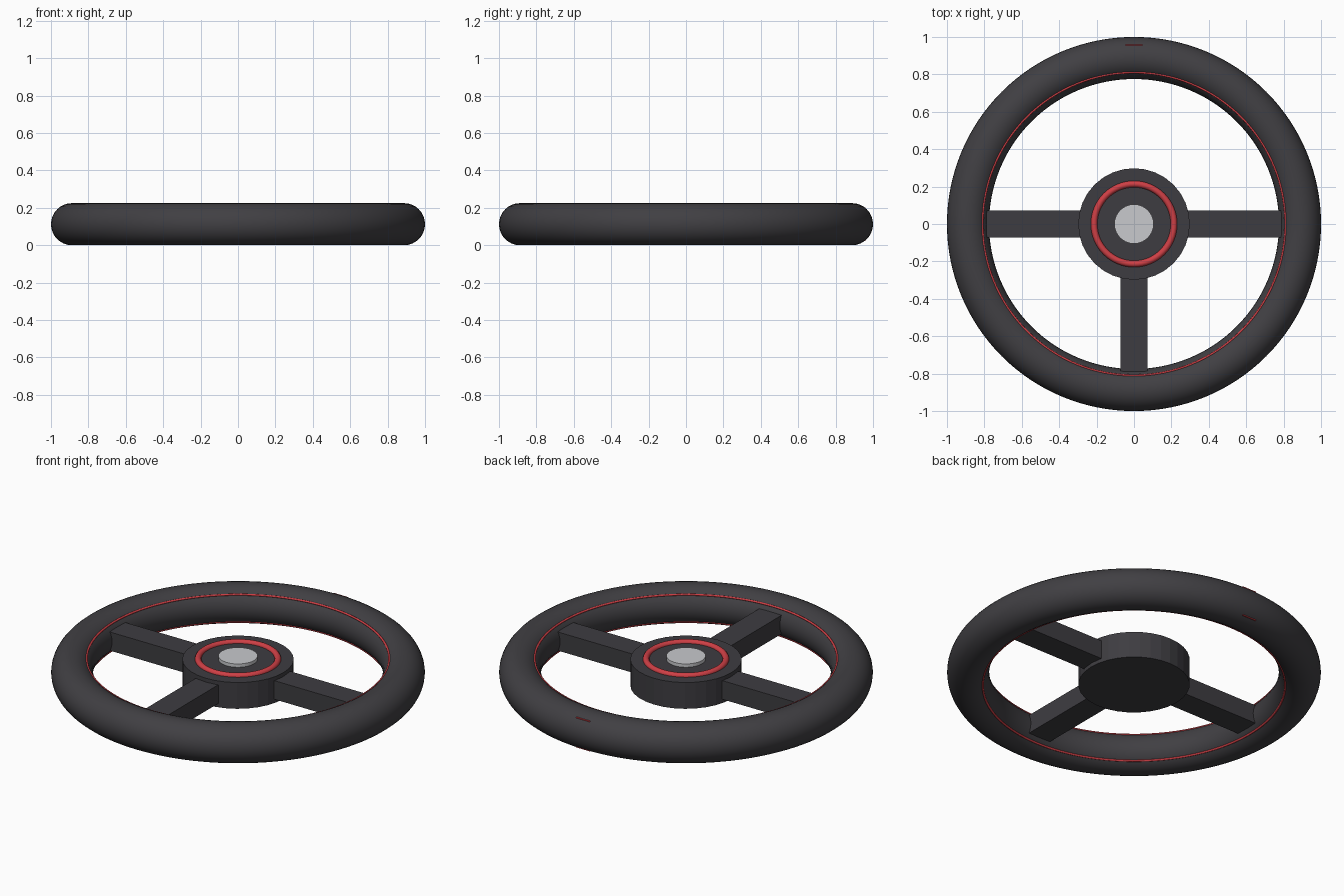
import bpy, math

if "Cube" in bpy.data.objects:
    bpy.data.objects.remove(bpy.data.objects["Cube"])

ZC = 0.1125  # mid-height of the wheel


def material(name, rgb):
    m = bpy.data.materials.new(name)
    m.diffuse_color = (*rgb, 1)
    m.use_nodes = True
    m.node_tree.nodes["Principled BSDF"].inputs["Base Color"].default_value = m.diffuse_color
    return m


RIM = material("dark grey leather", (0.052, 0.050, 0.056))
DARK = material("dark grey metal", (0.048, 0.046, 0.053))
RED = material("red", (0.62, 0.05, 0.06))
SILVER = material("silver", (0.58, 0.585, 0.61))


def finish(name, mat, smooth=False):
    ob = bpy.context.object
    ob.name = name
    ob.data.materials.append(mat)
    if smooth:
        bpy.ops.object.shade_smooth()
    return ob


def ring(name, major, minor, z, mat, seg=96, sides=12):
    bpy.ops.mesh.primitive_torus_add(major_radius=major, minor_radius=minor, location=(0, 0, z),
                                     major_segments=seg, minor_segments=sides)
    return finish(name, mat, True)


def disc(name, r, z0, z1, mat, sides=32):
    bpy.ops.mesh.primitive_cylinder_add(vertices=sides, radius=r, depth=z1 - z0,
                                        location=(0, 0, (z0 + z1) / 2))
    return finish(name, mat)


def box(name, centre, size, mat, angle=0):
    bpy.ops.mesh.primitive_cube_add(size=1, location=centre, rotation=(0, 0, angle))
    bpy.context.object.scale = size
    return finish(name, mat)


# Rim with a fine red stitch line on its upper and lower inner shoulder
ring("rim", 0.8875, 0.1125, ZC, RIM, 128, 32)
for side, s in (("upper", 1), ("lower", -1)):
    ring(side + "_stitch_line", 0.81, 0.006, ZC + s * 0.08, RED, 128, 8)

# Red marker showing at the top of the rim, front and back
box("centre_marker", (0, 0.957, ZC), (0.09, 0.008, 0.178), RED)

# Hub, red hub ring and button
disc("hub", 0.298, 0.035, 0.19, DARK)
ring("hub_ring", 0.2135, 0.0175, 0.19, RED, 64, 12)
disc("centre_button", 0.105, 0.18, 0.21, SILVER)

# Three spokes: left, right and bottom
for name, deg in (("left", 180), ("right", 0), ("bottom", -90)):
    a = math.radians(deg)
    r = 0.48
    box(name + "_spoke", (r * math.cos(a), r * math.sin(a), ZC), (0.62, 0.146, 0.11), DARK, a)
